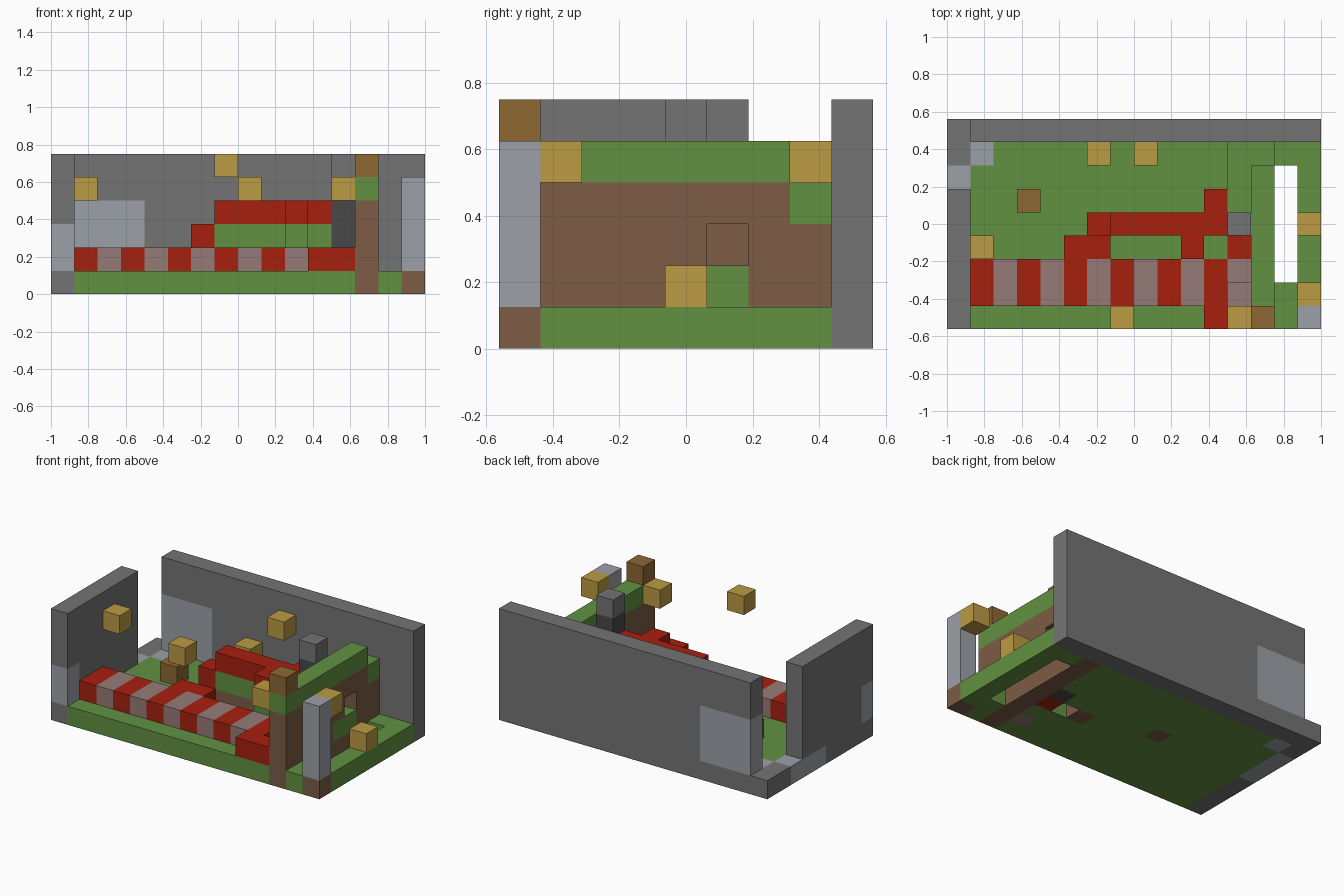
import bpy, bmesh
from mathutils import Vector

cube = bpy.data.objects.get("Cube")
if cube:
    bpy.data.objects.remove(cube, do_unlink=True)

UNIT = 0.125
ORIGIN = Vector((-1.0, -0.5625, 0.0))


def linear(c):
    c /= 255
    return c / 12.92 if c <= 0.04045 else ((c + 0.055) / 1.055) ** 2.4


def material(name, *rgb):
    mat = bpy.data.materials.new(name)
    colour = [linear(c) for c in rgb] + [1.0]
    mat.diffuse_color = colour
    mat.use_nodes = True
    bsdf = mat.node_tree.nodes["Principled BSDF"]
    bsdf.inputs["Base Color"].default_value = colour
    bsdf.inputs["Roughness"].default_value = 0.9
    return mat


MATS = {
    "grass": material("grass green", 98, 145, 66),
    "dirt": material("dirt brown", 125, 92, 70),
    "stone": material("stone grey", 116, 116, 116),
    "pale": material("pale stone", 156, 160, 167),
    "red": material("red", 167, 32, 15),
    "pink": material("pinkish grey", 149, 123, 120),
    "gold": material("gold", 188, 155, 68),
    "wood": material("wood brown", 142, 104, 52),
    "dark": material("dark stone", 72, 72, 72),
}
NAMES = list(MATS)
cells = {}


def span(r):
    return range(r[0], r[1] + 1) if isinstance(r, tuple) else (r,)


def fill(part, colour, xs, ys, zs):
    """Fill a block of grid cells; colour None carves it away."""
    for i in span(xs):
        for j in span(ys):
            for k in span(zs):
                if colour:
                    cells[i, j, k] = (part, colour)
                else:
                    cells.pop((i, j, k), None)


# Ground slab with a slot through it and coloured footings
fill("ground", "grass", (1, 15), (0, 7), 0)
fill("ground", None, 14, (2, 6), 0)
fill("ground", "dirt", 13, (0, 7), 0)
fill("ground", "dirt", 15, 0, 0)
fill("ground", "dirt", 6, 4, 0)
fill("ground", "dirt", 10, 3, 0)
fill("ground", "pink", 12, 1, 0)
fill("ground", "red", 12, 3, 0)
fill("ground", "pale", 1, 7, 0)
fill("ground", None, 11, 3, 0)

# Back wall with a pale patch
fill("back_wall", "stone", (1, 15), 8, (0, 5))
fill("back_wall", "pale", (1, 3), 8, (1, 3))

# Side wall with a doorway at the back
fill("side_wall", "stone", 0, (0, 5), (0, 5))
fill("side_wall", "stone", 0, (6, 8), 0)
fill("side_wall", "pale", 0, (4, 6), 0)
fill("side_wall", "pale", 0, 0, (1, 2))

# Striped walkway
for i in range(1, 13):
    fill("striped_walkway", "red" if i % 2 else "pink", i, (1, 2), 1)
fill("striped_walkway", None, 12, 1, 1)
fill("walkway_end", "red", (11, 12), 0, 1)
fill("walkway_step", "red", (5, 6), 3, 1)
fill("walkway_step", "red", 12, 3, 1)

# Raised red path on its grassy bank
fill("bank", "dirt", (6, 11), 4, 1)
fill("bank", "grass", (7, 11), 4, 2)
fill("bank", "dirt", 10, 3, 1)
fill("bank", "grass", 10, 3, 2)
fill("bank", "grass", 11, 3, 1)
fill("bank", "dirt", 11, 5, (1, 2))
fill("raised_path", "red", 6, 4, 2)
fill("raised_path", "red", (7, 11), 4, 3)
fill("raised_path", "red", 10, 3, 3)
fill("raised_path", "red", 11, 5, 3)

# Earth ridge on the far side, with a niche
fill("ridge", "dirt", 13, (0, 6), (1, 3))
fill("ridge", "grass", 13, (0, 6), 4)
fill("ridge", "dirt", (12, 13), 7, (1, 2))
fill("ridge", "grass", (12, 13), 7, 3)
fill("ridge", "dirt", 12, (5, 6), (1, 2))
fill("ridge", "grass", 12, (5, 6), 3)
fill("ridge", "grass", 13, (4, 5), 1)
fill("ridge", None, 13, 5, 2)

# Pillars and wooden blocks
fill("dark_pillar", "dark", 12, 4, (0, 4))
fill("dark_pillar", "stone", 12, 4, 5)
fill("corner_pillar", "pale", 15, 0, (1, 4))
fill("ridge_post_cap", "wood", 13, 0, 5)
fill("wooden_block", "wood", 3, 5, 1)

# Floating gold blocks
GOLD = [(1, 3, 4), (7, 0, 5), (8, 7, 4), (6, 7, 2), (12, 0, 4), (15, 1, 4), (15, 4, 1)]
for n, spot in enumerate(GOLD, 1):
    fill(f"gold_block_{n}", "gold", *spot)


def build(part):
    """Make one mesh from the exposed cell faces of a part."""
    bm = bmesh.new()
    for pos, (owner, colour) in cells.items():
        if owner != part:
            continue
        for axis in range(3):
            for side in (0, 1):
                step = list(pos)
                step[axis] += 1 if side else -1
                if tuple(step) in cells:
                    continue
                base = Vector(pos)
                base[axis] += side
                u, v = Vector(), Vector()
                u[(axis + 1) % 3] = 1
                v[(axis + 2) % 3] = 1
                loop = [base, base + u, base + u + v, base + v]
                if not side:
                    loop.reverse()
                face = bm.faces.new([bm.verts.new(ORIGIN + p * UNIT) for p in loop])
                face.material_index = NAMES.index(colour)
    bmesh.ops.remove_doubles(bm, verts=bm.verts[:], dist=0.001)
    bmesh.ops.dissolve_limit(bm, angle_limit=0.01, verts=bm.verts[:],
                             edges=bm.edges[:], delimit={"MATERIAL"})
    mesh = bpy.data.meshes.new(part)
    bm.to_mesh(mesh)
    bm.free()
    for mat in MATS.values():
        mesh.materials.append(mat)
    bpy.context.collection.objects.link(bpy.data.objects.new(part, mesh))


for part in dict.fromkeys(owner for owner, _ in cells.values()):
    build(part)
